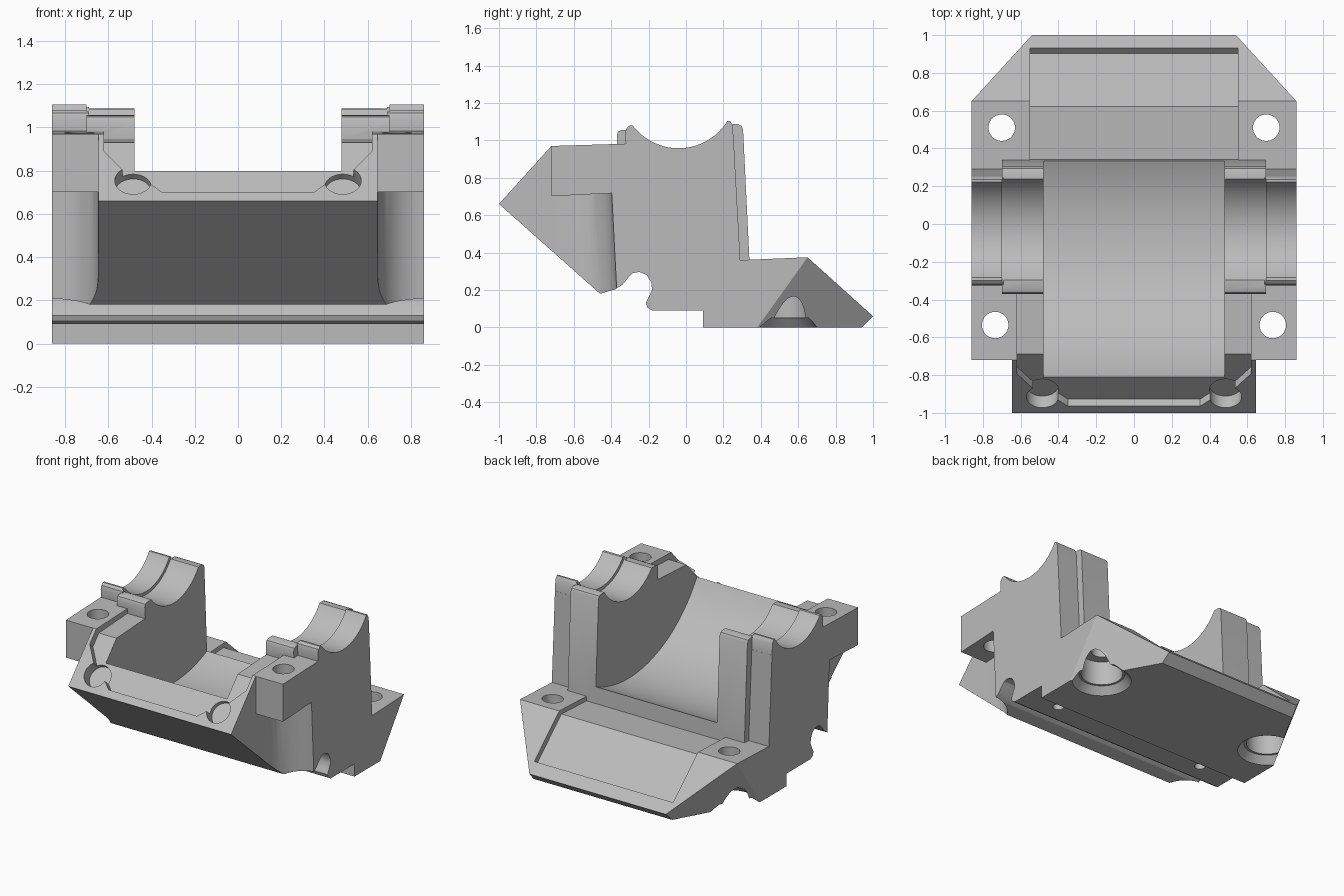
import bpy, bmesh, math
from mathutils import Vector, Matrix

old = bpy.data.objects.get("Cube")
if old:
    bpy.data.objects.remove(old, do_unlink=True)

metal = bpy.data.materials.new("cast grey")
metal.use_nodes = True
GREY = (0.5, 0.5, 0.5, 1)
metal.diffuse_color = GREY
metal.node_tree.nodes["Principled BSDF"].inputs["Base Color"].default_value = GREY


def to_object(name, bm):
    bmesh.ops.recalc_face_normals(bm, faces=bm.faces)
    mesh = bpy.data.meshes.new(name)
    bm.to_mesh(mesh)
    bm.free()
    mesh.materials.append(metal)
    ob = bpy.data.objects.new(name, mesh)
    bpy.context.collection.objects.link(ob)
    return ob


def loft(name, a, b):
    """Solid between two matching loops."""
    bm = bmesh.new()
    va = [bm.verts.new(p) for p in a]
    vb = [bm.verts.new(p) for p in b]
    bm.faces.new(va)
    bm.faces.new(vb)
    for i in range(len(va)):
        j = (i + 1) % len(va)
        bm.faces.new((va[i], va[j], vb[j], vb[i]))
    return to_object(name, bm)


def prism(name, profile, x0, x1):
    """Side profile (y, z) extruded along x."""
    return loft(name, [(x0, y, z) for y, z in profile], [(x1, y, z) for y, z in profile])


def rod(name, centre, axis, r1, r2, length):
    bm = bmesh.new()
    turn = Vector(axis).to_track_quat('Z', 'Y').to_matrix().to_4x4()
    bmesh.ops.create_cone(bm, cap_ends=True, segments=64, radius1=r1, radius2=r2,
                          depth=length, matrix=Matrix.Translation(centre) @ turn)
    return to_object(name, bm)


def combine(target, tool, operation='DIFFERENCE'):
    mod = target.modifiers.new("bool", 'BOOLEAN')
    mod.operation = operation
    mod.solver = 'EXACT'
    mod.object = tool
    bpy.context.view_layer.objects.active = target
    bpy.ops.object.modifier_apply(modifier=mod.name)
    bpy.data.objects.remove(tool, do_unlink=True)


# Main block with the lower lip and round groove
body = prism("bearing_block", [
    (-1, .66), (-.72, .97), (.255, 1.0), (.29, .36), (.65, .375), (1, .06), (.94, 0),
    (.09, 0), (.09, .09), (-.18, .09), (-.205, .105), (-.215, .13), (-.2, .16),
    (-.182, .2), (-.185, .24), (-.21, .28), (-.25, .297), (-.285, .29), (-.31, .265),
    (-.34, .228), (-.38, .203), (-.46, .18)], -.86, .86)

# Undercut chamfers on the rear corners
bm = bmesh.new()
bm.from_mesh(body.data)
for s in (1, -1):
    bmesh.ops.bisect_plane(bm, geom=bm.verts[:] + bm.edges[:] + bm.faces[:],
                           plane_co=(s * .86, .65, .375), plane_no=(s * .216, .12, -.086),
                           clear_outer=True)
    bmesh.ops.holes_fill(bm, edges=[e for e in bm.edges if e.is_boundary], sides=0)
bmesh.ops.recalc_face_normals(bm, faces=bm.faces)
bm.to_mesh(body.data)
bm.free()

for s in (1, -1):
    # Narrow nose in front of the lugs
    combine(body, prism("nose_cut", [(-1.2, -.1), (-.72, -.1), (-.72, 1.2), (-1.2, 1.2)],
                        s * .645, s * 1))
    # Concave relief under each front lug, leaning with the casting
    arc = [(.86 - .212 * math.cos(math.radians(a)), -.6 + .215 * math.sin(math.radians(a)))
           for a in range(0, 91, 6)]
    plan = [(.648, -1.2)] + arc + [(1, -.385), (1, -1.2)]
    combine(body, loft("lug_relief", [(s * x, y + .025, 0) for x, y in plan],
                       [(s * x, y - .012, .702 + .05 * (y + .7)) for x, y in plan]))

# Stepped gasket recess on the front slope and its flat top
combine(body, prism("top_recess", [(-.69, .93), (-.3, .95), (-.3, 1.2), (-.9, 1.2)], -.62, .62))
half = [(.35, .7), (.4, .735), (.52, .79), (.62, .89), (.62, 1.1)]
outline = half + [(-x, z) for x, z in reversed(half)]
floor = [Vector((x, -1 + (z - .66) * .9 + .037, z - .034)) for x, z in outline]
out = Vector((0, -.74, .67))
combine(body, loft("slope_recess", floor, [p + out * .4 for p in floor]))
for s in (1, -1):
    combine(body, rod("slope_pocket", Vector((s * .485, -.88, .722)) + out * .09, out,
                      .085, .085, .25))

# Rear recess across the ledge and slope
combine(body, prism("rear_recess", [(.25, .325), (.623, .343), (.903, .093), (.97, .16),
                                    (.7, .6), (.25, .6)], -.55, .55))

# Bearing cheeks: broad inner pair and set-back outer pair
combine(body, prism("inner_cheek", [
    (-.35, .6), (-.37, 1.03), (-.362, 1.048), (-.345, 1.055), (-.2, 1.06), (.2, 1.085),
    (.275, 1.087), (.295, 1.08), (.305, 1.06), (.342, .3), (.2, .25)], -.7, .7), 'UNION')
for s in (1, -1):
    combine(body, prism("outer_cheek", [
        (-.3, .6), (-.325, 1.04), (-.318, 1.066), (-.3, 1.08), (-.275, 1.078), (-.2, 1.07),
        (.18, 1.09), (.215, 1.105), (.235, 1.105), (.25, 1.08), (.285, .45), (.2, .3)],
        s * .69, s * .86), 'UNION')

# Round cavity and bearing saddles
AXIS = Vector((0, -.04, 1.265))
for name, r, width in (("cavity", .9, .96), ("inner_saddle", .33, 1.4), ("outer_saddle", .307, 2)):
    bm = bmesh.new()
    bmesh.ops.create_cone(bm, cap_ends=True, segments=128, radius1=r, radius2=r, depth=width,
                          matrix=Matrix.Translation(AXIS) @ Matrix.Rotation(math.pi / 2, 4, 'Y'))
    combine(body, to_object(name, bm))

# Bolt holes, rear counterbores and small underside holes
for s in (1, -1):
    combine(body, rod("front_bolt_hole", (s * .735, -.535, .85), (0, 0, 1), .07, .07, .6))
    combine(body, rod("rear_bolt_hole", (s * .7, .51, .25), (0, 0, 1), .07, .07, .8))
    combine(body, rod("counterbore", (s * .7, .51, .09), (0, 0, 1), .135, .135, .26))
    combine(body, rod("counterbore_flare", (s * .7, .51, .02), (0, 0, 1), .2, .15, .06))
    combine(body, rod("dowel_hole", (s * .6, -.05, .09), (0, 0, 1), .035, .035, .12))

# Smooth curved walls, crisp machined edges
bpy.ops.object.select_all(action='DESELECT')
body.select_set(True)
bpy.context.view_layer.objects.active = body
bpy.ops.object.shade_smooth_by_angle(angle=math.radians(30))
